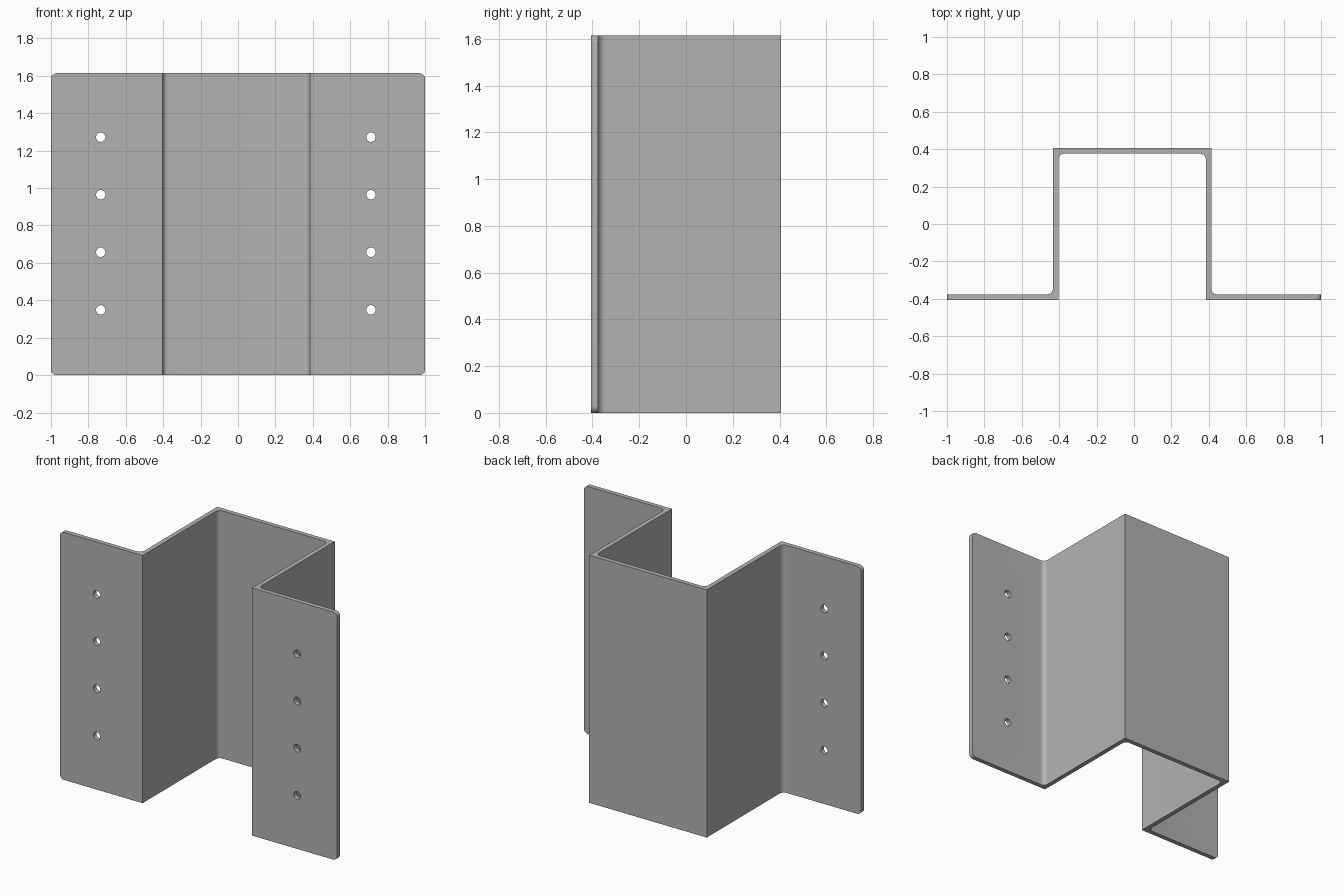
import bpy
import bmesh
import math
from mathutils import Matrix

if "Cube" in bpy.data.objects:
    bpy.data.objects.remove(bpy.data.objects["Cube"], do_unlink=True)

HEIGHT = 1.614
T = 0.03          # sheet thickness
R = 0.03          # fillet and corner radius
DEPTH = 0.406     # half depth
LEFT, RIGHT = -0.404, 0.384   # inner faces of the channel walls

steel = bpy.data.materials.new("steel grey")
steel.use_nodes = True
grey = (0.45, 0.45, 0.45, 1)
steel.diffuse_color = grey
steel.node_tree.nodes["Principled BSDF"].inputs["Base Color"].default_value = grey


def make_object(name, bm):
    bmesh.ops.recalc_face_normals(bm, faces=bm.faces)
    mesh = bpy.data.meshes.new(name)
    bm.to_mesh(mesh)
    bm.free()
    mesh.materials.append(steel)
    obj = bpy.data.objects.new(name, mesh)
    bpy.context.collection.objects.link(obj)
    return obj


def fillet(cx, cy, start, end, steps=8):
    """Quarter arc about (cx, cy) from start to end degrees."""
    for i in range(steps + 1):
        a = math.radians(start + (end - start) * i / steps)
        yield cx + R * math.cos(a), cy + R * math.sin(a)


# Hat-shaped cross-section: sharp outer corners, filleted inner corners
front, back = -DEPTH, DEPTH
profile = [
    (-1, front), (LEFT, front),
    *fillet(LEFT + R, back - T - R, 180, 90),
    *fillet(RIGHT - R, back - T - R, 90, 0),
    (RIGHT, front), (1, front), (1, front + T),
    *fillet(RIGHT + T + R, front + T + R, 270, 180),
    (RIGHT + T, back), (LEFT - T, back),
    *fillet(LEFT - T - R, front + T + R, 0, -90),
    (-1, front + T),
]

bm = bmesh.new()
base = bm.faces.new([bm.verts.new((x, y, 0)) for x, y in profile])
extruded = bmesh.ops.extrude_face_region(bm, geom=[base])["geom"]
top = [v for v in extruded if isinstance(v, bmesh.types.BMVert)]
bmesh.ops.translate(bm, verts=top, vec=(0, 0, HEIGHT))

# Rounded outer corners of the two flanges
corners = [e for e in bm.edges
           if all(abs(v.co.x) > 0.999 for v in e.verts)
           and abs(e.verts[0].co.z - e.verts[1].co.z) < 0.001]
bmesh.ops.bevel(bm, geom=corners, offset=R, segments=8, profile=0.5,
                affect='EDGES')
bracket = make_object("hat_bracket", bm)

# Bolt holes, one column of four through each flange
bm = bmesh.new()
for x in (-0.734, 0.711):
    for i in range(4):
        place = (Matrix.Translation((x, front, 0.349 + 0.3077 * i))
                 @ Matrix.Rotation(math.pi / 2, 4, 'X'))
        bmesh.ops.create_cone(bm, cap_ends=True, segments=32, radius1=0.025,
                              radius2=0.025, depth=0.2, matrix=place)
cutter = make_object("bolt_hole_cutter", bm)
cutter.hide_render = True

cut = bracket.modifiers.new("bolt_holes", 'BOOLEAN')
cut.operation = 'DIFFERENCE'
cut.solver = 'EXACT'
cut.object = cutter

bpy.ops.object.select_all(action='DESELECT')
bracket.select_set(True)
bpy.context.view_layer.objects.active = bracket
bpy.ops.object.modifier_apply(modifier=cut.name)
bpy.data.objects.remove(cutter, do_unlink=True)
bpy.ops.object.shade_smooth_by_angle(angle=math.radians(30))
